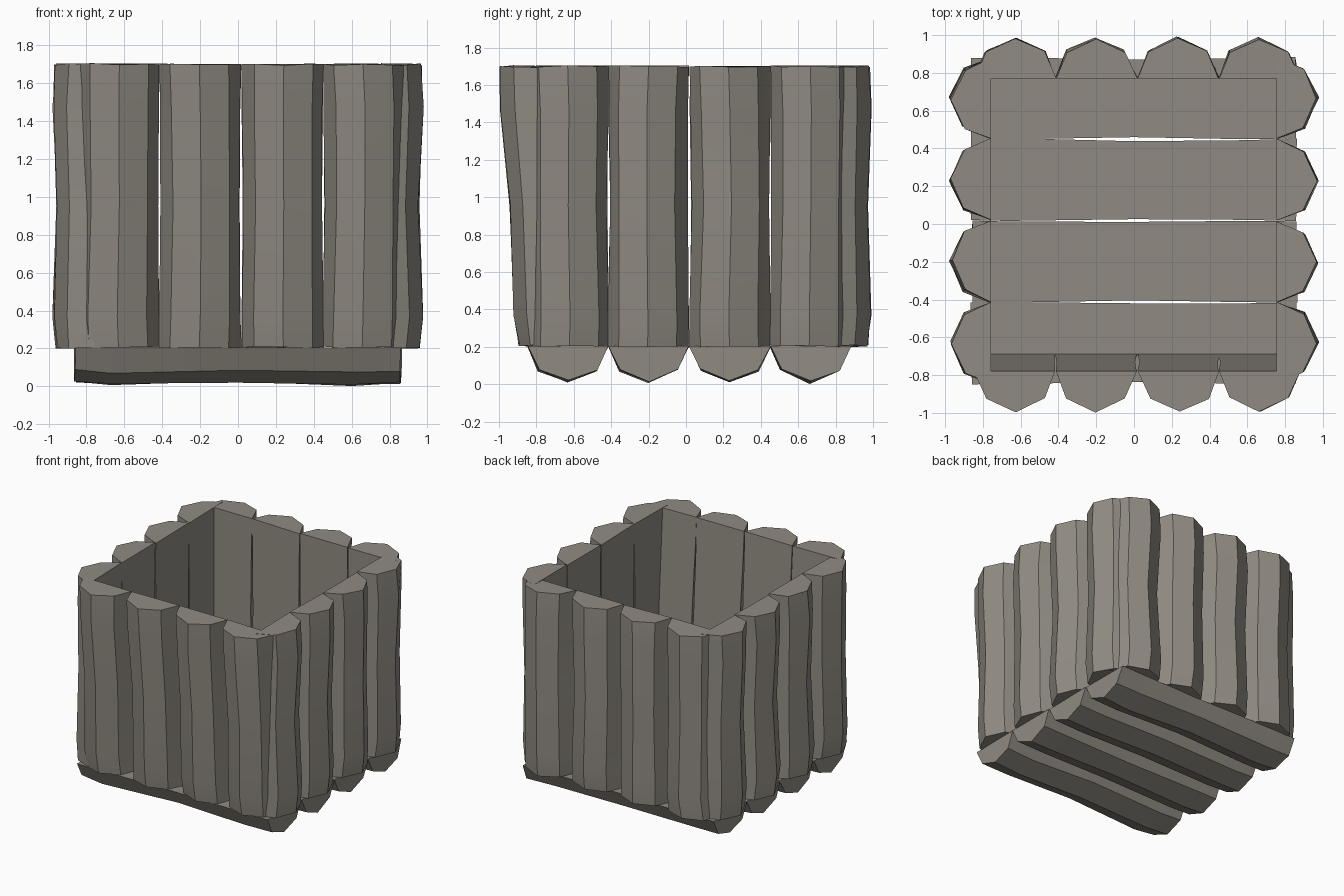
import bpy, bmesh, random
from mathutils import Matrix, Vector

if "Cube" in bpy.data.objects:
    bpy.data.objects.remove(bpy.data.objects["Cube"])

random.seed(7)
CENTRES = [-0.63, -0.20, 0.235, 0.665]

# Half-log section: flat back at v=0, four facets bulging outward
PROFILE = [(-0.216, 0), (-0.155, 0.145), (0, 0.215), (0.155, 0.145), (0.216, 0)]
# Stations along the length: fraction, width scale, depth scale
STATIONS = [(0, 1.0, 0.91), (0.11, 1.0, 0.99), (0.5, 0.96, 0.91),
            (0.85, 0.985, 1.0), (1, 1.0, 0.95)]

# Weathered grey-brown wood
wood = bpy.data.materials.new("weathered_wood")
wood.diffuse_color = (0.28, 0.26, 0.225, 1)
wood.use_nodes = True
wood.node_tree.nodes["Principled BSDF"].inputs["Base Color"].default_value = wood.diffuse_color


def half_log(name, length, depth, frame):
    """Split log along local z, flat side at local y=0, round side +y."""
    bm = bmesh.new()
    rings = []
    for t, sw, sd in STATIONS:
        ring = []
        drift = random.uniform(-0.01, 0.01)
        for i, (u, v) in enumerate(PROFILE):
            inner = i in (0, 4)
            du = random.uniform(-0.004, 0.004) if inner else drift
            dv = 0 if inner else random.uniform(-0.007, 0.005)
            end = random.uniform(-0.006, 0.006) if t in (0, 1) else 0
            ring.append(bm.verts.new((u * sw + du, v * sd * depth + dv, t * length + end)))
        rings.append(ring)
    n = len(PROFILE)
    for a, b in zip(rings, rings[1:]):
        for i in range(n):
            j = (i + 1) % n
            bm.faces.new((a[i], a[j], b[j], b[i]))
    bm.faces.new(rings[0])
    bm.faces.new(rings[-1])
    bm.transform(frame)
    bmesh.ops.recalc_face_normals(bm, faces=bm.faces)
    me = bpy.data.meshes.new(name)
    bm.to_mesh(me)
    bm.free()
    me.materials.append(wood)
    ob = bpy.data.objects.new(name, me)
    bpy.context.collection.objects.link(ob)
    bpy.ops.object.select_all(action='DESELECT')
    ob.select_set(True)
    bpy.context.view_layer.objects.active = ob
    bpy.ops.object.shade_smooth_by_angle(angle=0.45)


def axes(u, v, w, origin):
    m = Matrix((u, v, w)).transposed().to_4x4()
    m.translation = Vector(origin)
    return m


for k, c in enumerate(CENTRES, 1):
    # Floor logs run along x with the flat side up
    half_log(f"floor_log_{k}", 1.72, 0.92,
             axes((0, 1, 0), (0, 0, -1), (1, 0, 0), (-0.86, c, 0.204)))
    # Upright wall logs; the front wall leans outward at the top
    half_log(f"front_log_{k}", 1.495, 1.06,
             axes((1, 0, 0), (0, -1, 0), (0, -0.06, 1), (c, -0.688, 0.205)))
    half_log(f"back_log_{k}", 1.495, 1.03,
             axes((1, 0, 0), (0, 1, 0), (0, 0, 1), (c, 0.77, 0.205)))
    half_log(f"left_log_{k}", 1.495, 1.03,
             axes((0, 1, 0), (-1, 0, 0), (0, 0, 1), (-0.757, c, 0.205)))
    half_log(f"right_log_{k}", 1.495, 1.03,
             axes((0, 1, 0), (1, 0, 0), (0, 0, 1), (0.755, c, 0.205)))
